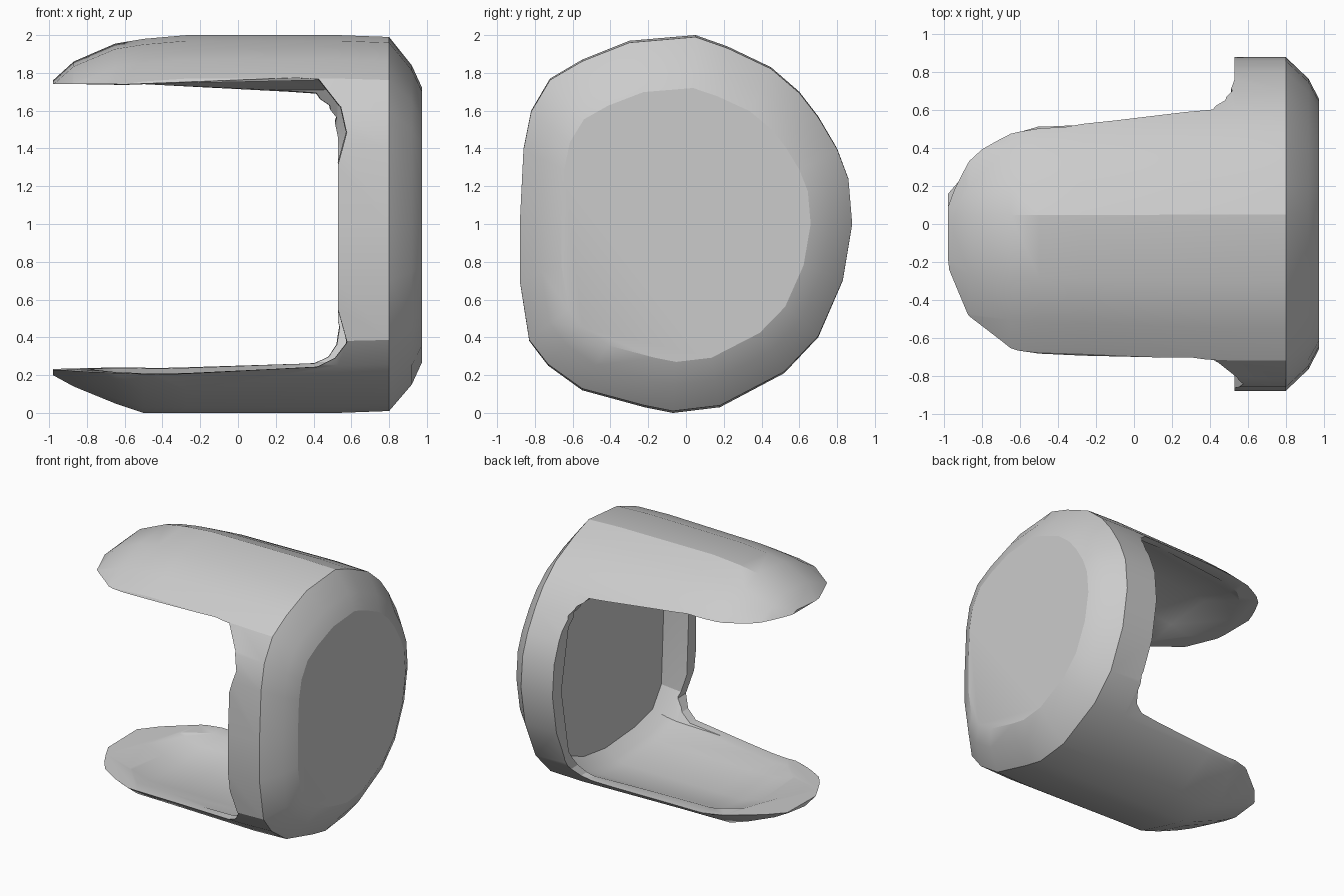
import bpy, bmesh, math

cube = bpy.data.objects.get("Cube")
if cube:
    bpy.data.objects.remove(cube, do_unlink=True)

grey = bpy.data.materials.new("light grey")
grey.use_nodes = True
colour = (0.6, 0.6, 0.6, 1)
grey.diffuse_color = colour
grey.node_tree.nodes["Principled BSDF"].inputs["Base Color"].default_value = colour

# Cross-sections of the body and its hollow: y, and height relative to the axis
BODY = [(0.05, 1), (-0.3, 0.97), (-0.55, 0.87), (-0.72, 0.77), (-0.82, 0.6),
        (-0.86, 0.4), (-0.88, 0), (-0.88, -0.3), (-0.83, -0.62), (-0.73, -0.75),
        (-0.55, -0.88), (-0.22, -0.97), (-0.07, -1), (0.18, -0.97), (0.52, -0.79),
        (0.7, -0.6), (0.83, -0.3), (0.88, 0), (0.86, 0.24), (0.8, 0.4),
        (0.7, 0.57), (0.6, 0.7), (0.45, 0.83), (0.22, 0.94)]
HOLLOW = [(0, 0.86), (-0.4, 0.83), (-0.64, 0.76), (-0.75, 0.58), (-0.79, 0),
          (-0.76, -0.6), (-0.64, -0.77), (-0.4, -0.83), (0, -0.86), (0.3, -0.82),
          (0.51, -0.73), (0.68, -0.5), (0.77, 0), (0.68, 0.48), (0.53, 0.71), (0.3, 0.81)]

# Stations along x: x, width scale, upper height scale, lower height scale
PRONGS = [(-0.98, 0.8, 0.76, 0.8), (-0.87, 0.86, 0.86, 0.86), (-0.65, 0.92, 0.955, 0.95),
          (-0.5, 0.94, 0.98, 1), (-0.27, 0.95, 1, 1), (0.53, 1, 1, 1)]
CAP = [(0.8, 1, 0.99, 0.99), (0.92, 0.87, 0.84, 0.85), (0.975, 0.75, 0.72, 0.73)]
FLOOR = [(0.6, 0.97, 0.97, 0.97), (0.69, 0.9, 0.9, 0.9)]


def skin(name, rings):
    """Bridge point rings in order and cap both ends."""
    bm = bmesh.new()
    rings = [[bm.verts.new(p) for p in ring] for ring in rings]
    n = len(rings[0])
    for a, b in zip(rings, rings[1:]):
        for i in range(n):
            j = (i + 1) % n
            bm.faces.new((a[i], a[j], b[j], b[i]))
    bm.faces.new(rings[0])
    bm.faces.new(rings[-1])
    bmesh.ops.recalc_face_normals(bm, faces=bm.faces)
    mesh = bpy.data.meshes.new(name)
    bm.to_mesh(mesh)
    bm.free()
    mesh.materials.append(grey)
    obj = bpy.data.objects.new(name, mesh)
    bpy.context.collection.objects.link(obj)
    return obj


def loft(name, section, stations):
    """Skin a scaled cross-section along x."""
    return skin(name, [[(x, y * wide, 1 + h * (up if h > 0 else down)) for y, h in section]
                       for x, wide, up, down in stations])


# Solid body: end cap with the two prongs still joined
body = loft("cap_with_prongs", BODY, PRONGS + CAP)

# Shallow hollow in the prongs and cap, with a chamfered floor
hollow = loft("hollow_cutter", HOLLOW, [(-1.1,) + PRONGS[0][1:]] + PRONGS + FLOOR)

# Side opening between the prongs, its front outline wider than its back one
front = [(-1.2, 0.215), (-0.43, 0.195), (0.42, 0.24), (0.52, 0.29), (0.58, 0.37), (0.53, 0.55),
         (0.53, 1.3), (0.58, 1.48), (0.55, 1.62), (0.43, 1.78), (-0.6, 1.74), (-1.2, 1.74)]
back = [(-1.2, 0.24), (-0.43, 0.25), (0.4, 0.27), (0.47, 0.3), (0.51, 0.36), (0.53, 0.47),
        (0.53, 1.48), (0.51, 1.58), (0.47, 1.63), (0.41, 1.67), (-0.6, 1.735), (-1.2, 1.745)]
gap = skin("gap_cutter", [[(x, y, z) for x, z in outline]
                          for y, outline in ((-0.95, front), (0.95, back))])

bpy.context.view_layer.objects.active = body
for cutter in (hollow, gap):
    cutter.hide_render = True
    mod = body.modifiers.new(cutter.name, "BOOLEAN")
    mod.operation = "DIFFERENCE"
    mod.solver = "EXACT"
    mod.object = cutter
    bpy.ops.object.modifier_apply(modifier=mod.name)
    bpy.data.objects.remove(cutter, do_unlink=True)

# Smooth curved surfaces, crisp rims
bpy.ops.object.select_all(action="DESELECT")
body.select_set(True)
bpy.ops.object.shade_smooth_by_angle(angle=math.radians(24))
